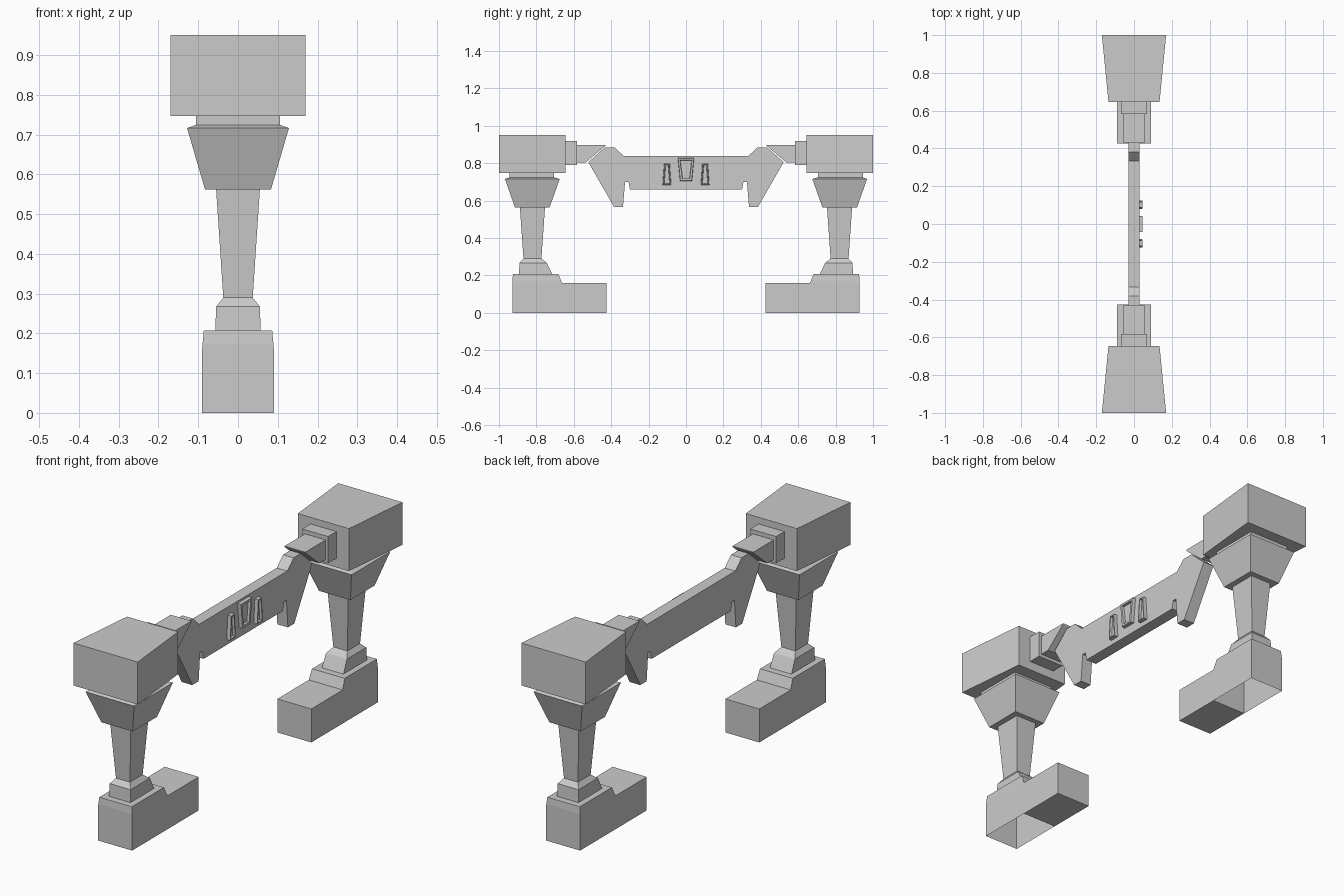
import bpy, bmesh

if "Cube" in bpy.data.objects:
    bpy.data.objects.remove(bpy.data.objects["Cube"])


def finish(name, bm, mirror=False):
    bmesh.ops.recalc_face_normals(bm, faces=bm.faces)
    mesh = bpy.data.meshes.new(name)
    bm.to_mesh(mesh)
    bm.free()
    obj = bpy.data.objects.new(name, mesh)
    bpy.context.collection.objects.link(obj)
    if mirror:
        mod = obj.modifiers.new("mirror", 'MIRROR')
        mod.use_axis = (False, True, False)
        mod.use_mirror_merge = False
    return obj


def bridge(bm, a, b):
    n = len(a)
    for i in range(n):
        j = (i + 1) % n
        bm.faces.new((a[i], a[j], b[j], b[i]))


def tower(name, sections, open_bottom=False):
    """Stacked rectangles (z, half width, y min, y max), mirrored to both ends."""
    bm = bmesh.new()
    rings = [[bm.verts.new(p) for p in ((-w, a, z), (w, a, z), (w, b, z), (-w, b, z))]
             for z, w, a, b in sections]
    for lo, hi in zip(rings, rings[1:]):
        bridge(bm, lo, hi)
    bm.faces.new(rings[-1])
    if not open_bottom:
        bm.faces.new(rings[0])
    return finish(name, bm, True)


def plate(name, profile, half, mirror=False):
    """Side profile (y, z) extruded across x; half may vary with y."""
    width = half if callable(half) else (lambda y: half)
    bm = bmesh.new()
    left = [bm.verts.new((-width(y), y, z)) for y, z in profile]
    right = [bm.verts.new((width(y), y, z)) for y, z in profile]
    bridge(bm, left, right)
    bm.faces.new(left)
    bm.faces.new(right)
    return finish(name, bm, mirror)


# Feet: heel block open underneath, and a lower toe
tower("heel", [(0, .09, .663, .928), (.16, .09, .663, .928),
               (.175, .089, .669, .928), (.207, .086, .682, .925)], open_bottom=True)
tower("toe", [(0, .09, .425, .663), (.16, .09, .425, .663)])

# Posts
tower("post_base", [(.207, .057, .715, .893), (.267, .055, .744, .89),
                    (.29, .037, .773, .869)])
tower("post", [(.29, .037, .773, .869), (.562, .055, .754, .888)])
tower("capital", [(.562, .083, .73, .914), (.716, .128, .675, .968),
                  (.724, .106, .705, .945), (.747, .106, .705, .945)])

# Tapered head blocks
plate("head_block", [(.645, .747), (1, .747), (1, .95), (.645, .95)],
      lambda y: .135 + (y - .645) / .355 * .035, True)

# Flange and wedge-shaped arm
tower("arm_flange", [(.79, .068, .583, .645), (.918, .068, .583, .645)])
plate("arm", [(.583, .805), (.583, .898), (.43, .898), (.432, .892), (.535, .805)], .055, True)

# Cross beam with hanging legs
side = [(.30, .66), (.307, .70), (.326, .70), (.337, .567), (.385, .567),
        (.522, .805), (.435, .883), (.38, .883), (.333, .838)]
plate("cross_beam", side + [(-y, z) for y, z in reversed(side)], .028)


# Recessed ornament frames on the right face of the beam
def ornament(name, cy, bottom, top, z0, z1, rim):
    bm = bmesh.new()

    def ring(x, d):
        return [bm.verts.new((x, cy + y, z)) for y, z in (
            (-bottom + d, z0 + d), (bottom - d, z0 + d), (top - d, z1 - d), (-top + d, z1 - d))]
    rings = [ring(.026, 0), ring(.045, .002), ring(.045, rim), ring(.034, rim + .002)]
    for a, b in zip(rings, rings[1:]):
        bridge(bm, a, b)
    bm.faces.new(rings[-1])
    bm.faces.new(rings[0])
    finish(name, bm)


ornament("centre_ornament", 0, .032, .044, .705, .828, .012)
for label, s in (("left", -1), ("right", 1)):
    ornament(label + "_ornament", s * .102, .023, .015, .683, .80, .007)
